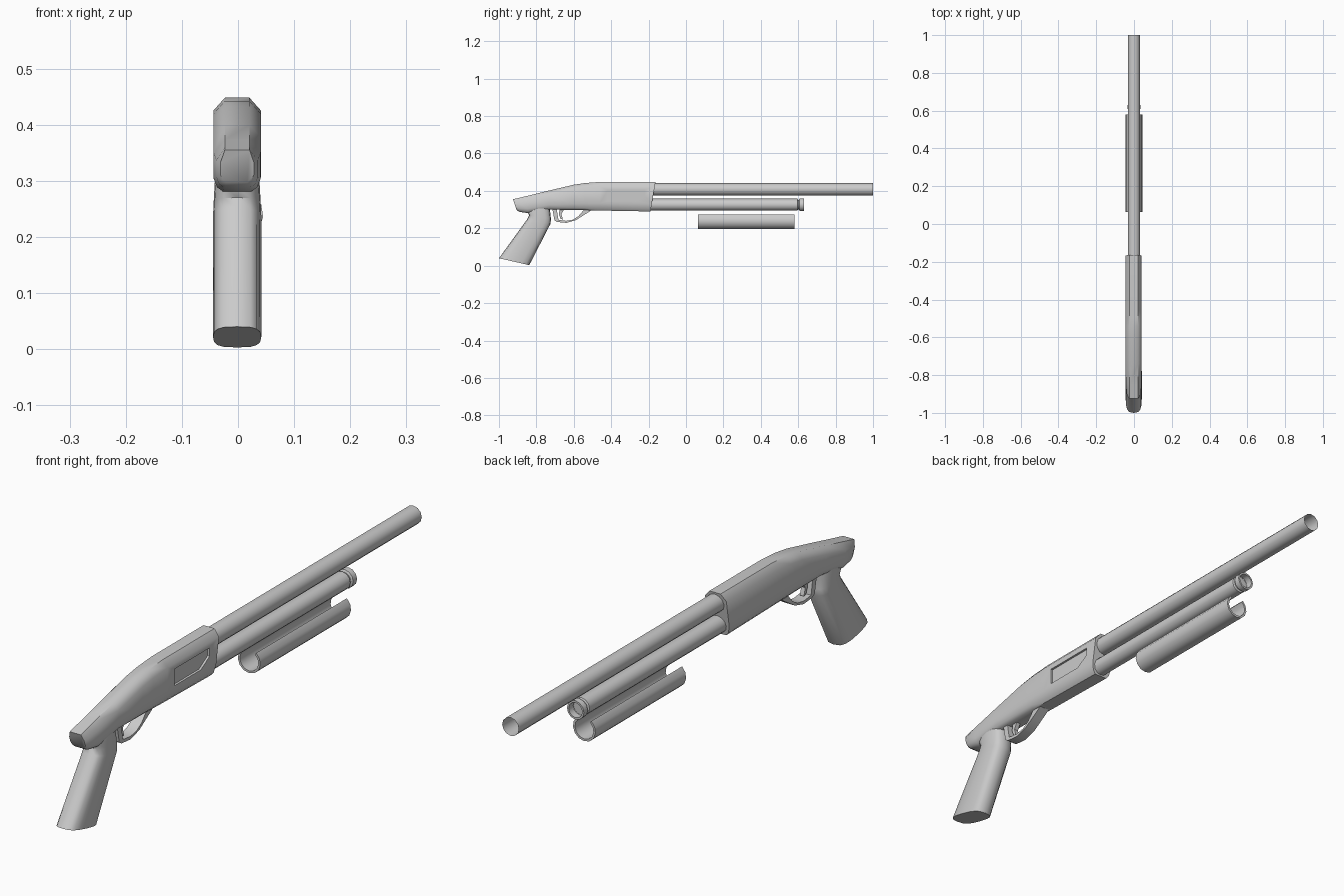
import bpy, bmesh
from math import sin, cos, pi, radians

if "Cube" in bpy.data.objects:
    bpy.data.objects.remove(bpy.data.objects["Cube"])

XO = -0.0015  # slight sideways offset of the stock


def loft(name, rings, cap=True, angle=40):
    """Skin a list of equal-length closed point rings."""
    bm = bmesh.new()
    vr = [[bm.verts.new(p) for p in r] for r in rings]
    n = len(rings[0])
    for a, b in zip(vr, vr[1:]):
        for i in range(n):
            bm.faces.new((a[i], a[(i + 1) % n], b[(i + 1) % n], b[i]))
    if cap:
        bm.faces.new(vr[0])
        bm.faces.new(vr[-1])
    bmesh.ops.recalc_face_normals(bm, faces=bm.faces)
    me = bpy.data.meshes.new(name)
    bm.to_mesh(me)
    bm.free()
    ob = bpy.data.objects.new(name, me)
    bpy.context.collection.objects.link(ob)
    smooth(ob, angle)
    return ob


def smooth(ob, angle):
    bpy.ops.object.select_all(action='DESELECT')
    ob.select_set(True)
    bpy.context.view_layer.objects.active = ob
    bpy.ops.object.shade_smooth_by_angle(angle=radians(angle))


def tube(name, z, profile, cap=False, n=12):
    """Turned part along y from (radius, y) pairs."""
    return loft(name, [[(r * cos(2 * pi * i / n), y, z + r * sin(2 * pi * i / n))
                        for i in range(n)] for r, y in profile], cap)


def slab(name, pts, x0, x1):
    """Side profile (y, z) extruded across x."""
    return loft(name, [[(x, y, z) for y, z in pts] for x in (x0, x1)])


# Barrel, open at the muzzle
tube("barrel", 0.408, [(0.033, -0.2), (0.033, 1.0)])

# Magazine tube with grooved hollow end cap
tube("magazine_tube", 0.326, [(0.032, -0.22), (0.032, 0.595), (0.026, 0.598), (0.026, 0.604),
                              (0.034, 0.608), (0.034, 0.63), (0.027, 0.63), (0.027, 0.603)], True)

# Pump forend: open-topped trough
arc = [radians(129 + 282 * i / 10) for i in range(11)]
section = [(0.045 * cos(a), 0.24 + 0.045 * sin(a)) for a in arc]
section += [(0.037 * cos(a), 0.24 + 0.037 * sin(a)) for a in reversed(arc)]
loft("pump_forend", [[(x, y, z) for x, z in section] for y in (0.063, 0.58)])

# Receiver: y/z of top, y/z of bottom, half width
stations = [(-0.925, 0.355, -0.905, 0.297, 0.030),
            (-0.905, 0.360, -0.890, 0.288, 0.037),
            (-0.850, 0.373, -0.845, 0.281, 0.042),
            (-0.740, 0.400, -0.730, 0.300, 0.0425),
            (-0.600, 0.433, -0.600, 0.298, 0.0425),
            (-0.540, 0.442, -0.540, 0.297, 0.0425),
            (-0.460, 0.448, -0.460, 0.295, 0.0425),
            (-0.163, 0.448, -0.190, 0.290, 0.0425)]
rings = []
for yt, zt, yb, zb, w in stations:
    half = [(0.022, 1), (w, 1 - 0.023 / (zt - zb)), (w, 0.25), (0.85 * w, 0.08), (0.6 * w, 0)]
    outline = half + [(-x, v) for x, v in reversed(half)]
    rings.append([(x + XO, yb + (yt - yb) * v, zb + (zt - zb) * v) for x, v in outline])
receiver = loft("receiver", rings, angle=48)

# Ejection port cut into the right side
cutter = slab("port_cutter", [(-0.42, 0.345), (-0.42, 0.405), (-0.22, 0.405),
                              (-0.22, 0.375), (-0.27, 0.345)], 0.033, 0.08)
cutter.hide_render = True
mod = receiver.modifiers.new("port", 'BOOLEAN')
mod.object, mod.operation, mod.solver = cutter, 'DIFFERENCE', 'EXACT'
bpy.ops.object.select_all(action='DESELECT')
receiver.select_set(True)
bpy.context.view_layer.objects.active = receiver
bpy.ops.object.modifier_apply(modifier="port")
bpy.data.objects.remove(cutter)
smooth(receiver, 48)

# Pistol grip: rear y/z, front y/z, half width
rings = []
for y0, z0, y1, z1, w in [(-1.0, 0.040, -0.838, 0.003, 0.043),
                          (-0.848, 0.250, -0.724, 0.225, 0.043),
                          (-0.838, 0.270, -0.722, 0.250, 0.042),
                          (-0.850, 0.288, -0.728, 0.305, 0.040),
                          (-0.850, 0.330, -0.715, 0.340, 0.034)]:
    ring = []
    for i in range(16):
        c, s = cos(2 * pi * i / 16), sin(2 * pi * i / 16)
        x = w * abs(s) ** 0.6 * (1 if s > 0 else -1)
        t = 0.5 + 0.5 * abs(c) ** 0.75 * (1 if c > 0 else -1)
        ring.append((x + XO, y0 + (y1 - y0) * t, z0 + (z1 - z0) * t))
    rings.append(ring)
loft("pistol_grip", rings, angle=50)

# Trigger guard: bent strap
slab("trigger_guard", [(-0.715, 0.305), (-0.703, 0.243), (-0.690, 0.234), (-0.640, 0.229),
                       (-0.590, 0.243), (-0.550, 0.268), (-0.500, 0.300),
                       (-0.545, 0.300), (-0.575, 0.265), (-0.605, 0.246), (-0.640, 0.240),
                       (-0.682, 0.245), (-0.692, 0.305)], XO - 0.02, XO + 0.02)

# Trigger
slab("trigger", [(-0.675, 0.305), (-0.680, 0.275), (-0.670, 0.250), (-0.658, 0.247),
                 (-0.666, 0.275), (-0.650, 0.305)], XO - 0.008, XO + 0.008)
